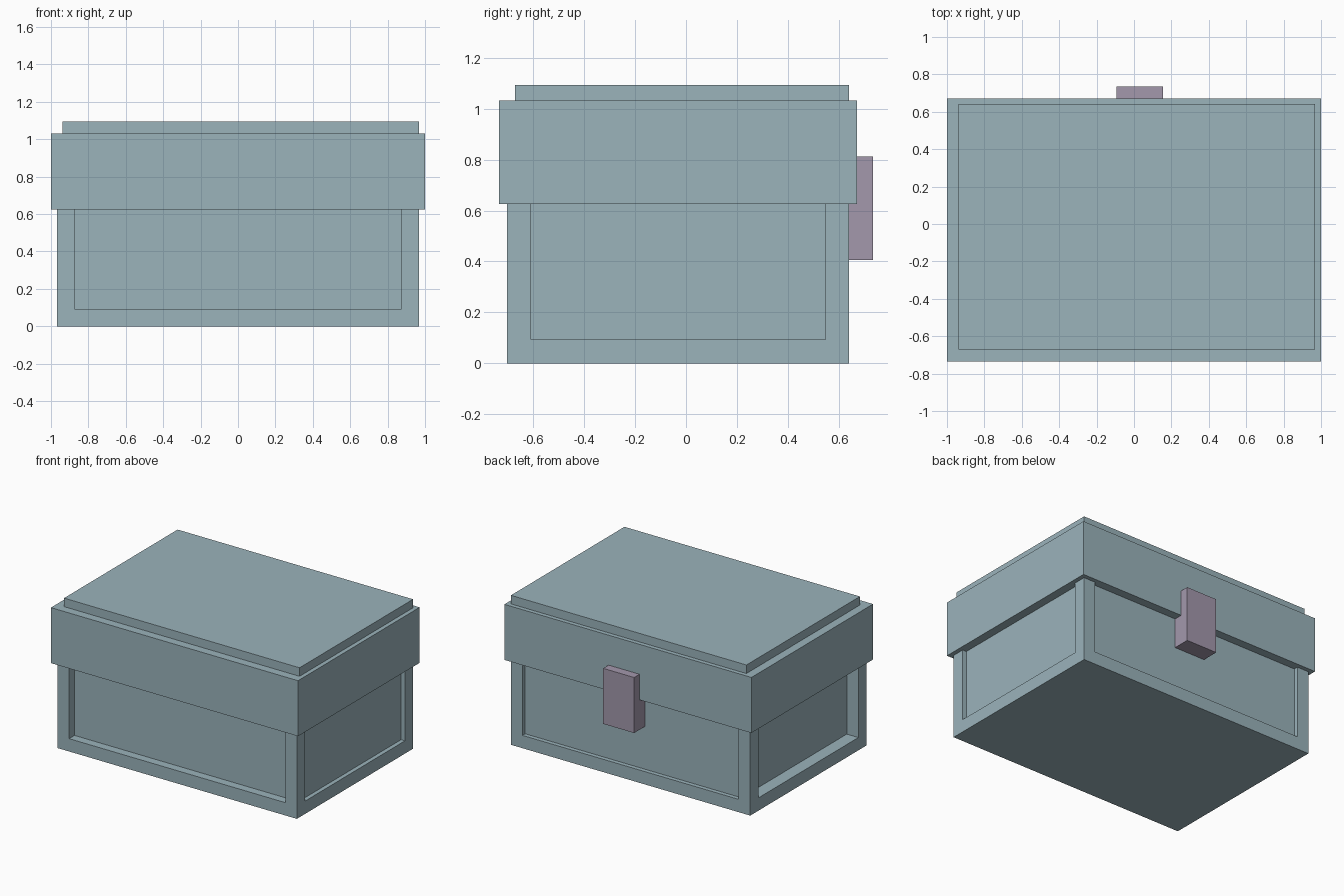
import bpy, bmesh

if "Cube" in bpy.data.objects:
    bpy.data.objects.remove(bpy.data.objects["Cube"])

U = 1 / 32  # modelling unit: the chest is 64 units wide


def material(name, rgb):
    m = bpy.data.materials.new(name)
    m.diffuse_color = (*rgb, 1)
    m.use_nodes = True
    m.node_tree.nodes["Principled BSDF"].inputs["Base Color"].default_value = m.diffuse_color
    return m


teal = material("grey_teal", (0.328, 0.451, 0.497))
mauve = material("dusty_mauve", (0.366, 0.314, 0.413))


def extrude_x(name, profile, x0, x1, mat):
    """Extrude a (y, z) profile along x."""
    bm = bmesh.new()
    face = bm.faces.new([bm.verts.new((x0 * U, y * U, z * U)) for y, z in profile])
    ext = bmesh.ops.extrude_face_region(bm, geom=[face])
    verts = [v for v in ext["geom"] if isinstance(v, bmesh.types.BMVert)]
    bmesh.ops.translate(bm, vec=((x1 - x0) * U, 0, 0), verts=verts)
    bmesh.ops.recalc_face_normals(bm, faces=bm.faces)
    me = bpy.data.meshes.new(name)
    bm.to_mesh(me)
    bm.free()
    me.materials.append(mat)
    ob = bpy.data.objects.new(name, me)
    bpy.context.collection.objects.link(ob)
    return ob


def box(name, x, y, z, mat):
    profile = [(y[0], z[0]), (y[1], z[0]), (y[1], z[1]), (y[0], z[1])]
    return extrude_x(name, profile, x[0], x[1], mat)


# chest body with a recessed panel on each side (depths differ per side)
body = box("chest_body", (-31, 31), (-22.5, 20.5), (0, 20), teal)
recesses = {
    "front": ((-28, 28), (-26, -20.5)),
    "back": ((-28, 28), (19.5, 24)),
    "left": ((-34, -28), (-19.5, 17.5)),
    "right": ((30, 34), (-19.5, 17.5)),
}
for side, (x, y) in recesses.items():
    cutter = box(side + "_recess_cutter", x, y, (3, 22), teal)
    cutter.hide_render = True
    mod = body.modifiers.new(side + "_recess", "BOOLEAN")
    mod.operation = "DIFFERENCE"
    mod.solver = "EXACT"
    mod.object = cutter
    bpy.context.view_layer.objects.active = body
    bpy.ops.object.modifier_apply(modifier=mod.name)
    bpy.data.objects.remove(cutter)

# overhanging lid and the raised plate on it
box("lid", (-32, 32), (-23.5, 21.5), (20, 33), teal)
box("lid_plate", (-30, 31), (-21.5, 20.5), (33, 35), teal)

# latch, stepped so it hooks under the lid
extrude_x("latch", [(19.5, 13), (23.5, 13), (23.5, 26), (21.5, 26), (21.5, 20), (19.5, 20)],
          -3, 5, mauve)
